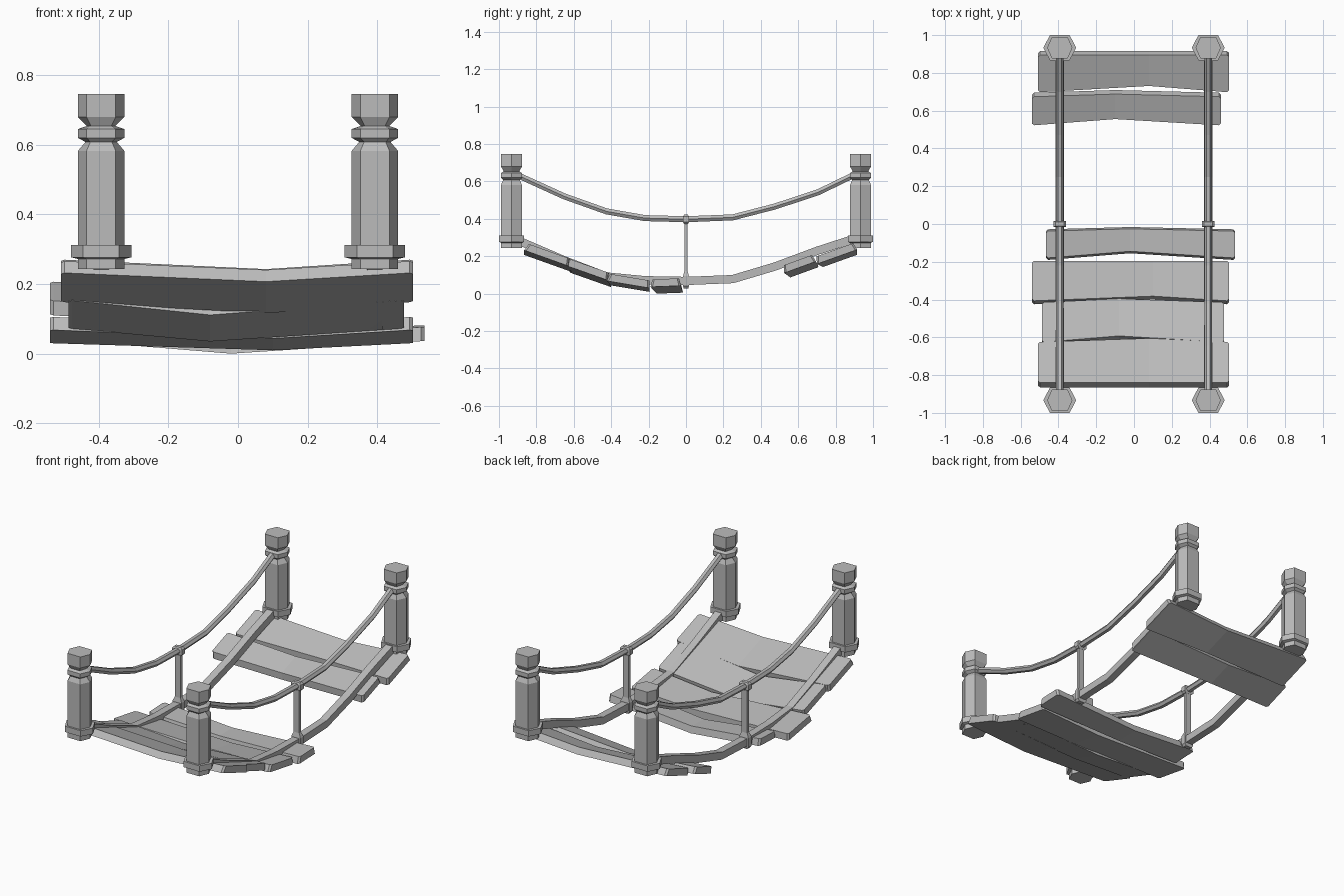
import bpy
import bmesh
from mathutils import Vector

cube = bpy.data.objects.get("Cube")
if cube:
    bpy.data.objects.remove(cube, do_unlink=True)

# One plain grey for everything
grey = bpy.data.materials.new("plain_grey")
grey.use_nodes = True
colour = (0.5, 0.5, 0.5, 1)
grey.diffuse_color = colour
grey.node_tree.nodes["Principled BSDF"].inputs["Base Color"].default_value = colour

POST_X, POST_Y = 0.393, 0.933


def loft(name, rings):
    """Skin a list of equal-length point rings and cap both ends."""
    bm = bmesh.new()
    loops = [[bm.verts.new(p) for p in ring] for ring in rings]
    n = len(loops[0])
    for a, b in zip(loops, loops[1:]):
        for i in range(n):
            j = (i + 1) % n
            bm.faces.new((a[i], a[j], b[j], b[i]))
    bm.faces.new(loops[0])
    bm.faces.new(loops[-1])
    bmesh.ops.recalc_face_normals(bm, faces=bm.faces)
    mesh = bpy.data.meshes.new(name)
    bm.to_mesh(mesh)
    bm.free()
    mesh.materials.append(grey)
    obj = bpy.data.objects.new(name, mesh)
    bpy.context.collection.objects.link(obj)
    return obj


def hexagon(x, y, z, r, flat, depth):
    pts = [(r, 0), (flat, depth), (-flat, depth), (-r, 0), (-flat, -depth), (flat, -depth)]
    return [(x + a, y + b, z) for a, b in pts]


def post(name, x, y):
    # (height, outward offset from the shaft)
    profile = [(0.243, 0), (0.272, 0), (0.277, 0.02), (0.312, 0.02), (0.312, 0),
               (0.582, 0), (0.608, -0.022), (0.62, 0), (0.645, 0),
               (0.654, -0.026), (0.68, 0), (0.746, 0)]
    loft(name, [hexagon(x, y, z, 0.067 + o, 0.042 + o * 0.5, 0.056 + o * 0.55)
                for z, o in profile])


def sweep(name, x, path, section):
    """Sweep a section (across, up) along a path of (y, z) points."""
    pts = [Vector((x, y, z)) for y, z in path]
    rings = []
    for i, p in enumerate(pts):
        along = (pts[min(i + 1, len(pts) - 1)] - pts[max(i - 1, 0)]).normalized()
        up = Vector((1, 0, 0)).cross(along)
        rings.append([p + Vector((a, 0, 0)) + up * b for a, b in section])
    loft(name, rings)


def box_ring(x, z, rx, ry):
    return [(x + a * rx, b * ry, z) for a, b in ((1, 1), (-1, 1), (-1, -1), (1, -1))]


# Sagging rope paths, as (y, z)
stations = [-0.925, -0.65, -0.425, -0.22, 0, 0.25, 0.475, 0.706, 0.925]
rail_z = [0.645, 0.52, 0.44, 0.404, 0.398, 0.408, 0.466, 0.542, 0.648]
deck_z = [0.296, 0.178, 0.092, 0.072, 0.068, 0.078, 0.145, 0.231, 0.302]
rail_section = [(0.02, 0), (0.01, 0.016), (-0.01, 0.016),
                (-0.02, 0), (-0.01, -0.016), (0.01, -0.016)]
deck_section = [(0.022, 0.022), (-0.022, 0.022), (-0.022, -0.022), (0.022, -0.022)]

for side, sx in (("left", 1), ("right", -1)):
    x = sx * POST_X
    for end, sy in (("front", -1), ("back", 1)):
        post(f"{end}_{side}_post", x, sy * POST_Y)
    sweep(f"{side}_hand_rope", x, list(zip(stations, rail_z)), rail_section)
    sweep(f"{side}_deck_rope", x, list(zip(stations, deck_z)), deck_section)
    # Hanger with a knot at each end
    loft(f"{side}_hanger", [box_ring(x, z, 0.018, 0.009) for z in (0.06, 0.4)])
    loft(f"{side}_top_knot", [box_ring(x, z, rx, ry) for z, rx, ry in
                              ((0.372, 0.022, 0.01), (0.382, 0.032, 0.015),
                               (0.412, 0.032, 0.015), (0.422, 0.022, 0.01))])
    loft(f"{side}_bottom_knot", [box_ring(x, z, rx, ry) for z, rx, ry in
                                 ((0.027, 0.02, 0.012), (0.04, 0.03, 0.015),
                                  (0.095, 0.03, 0.015), (0.12, 0.018, 0.009))])


def plank(name, front, back, x_left, x_right, x_mid, notch, sag, bulge=0.0):
    """Sagging board between two (y, z) lower edges, chamfered on the upper edges."""
    a, b = Vector((0, *front)), Vector((0, *back))
    along = (b - a).normalized()
    up = Vector((1, 0, 0)).cross(along) * 0.04
    rings = []
    inset = 0.01
    for x, m, e in ((x_left, 0, inset), (x_left + inset, 0, 0), (x_mid, 1, 0),
                    (x_right - inset, 0, 0), (x_right, 0, inset)):
        shift = Vector((x, 0, -sag * m))
        f = a + along * (notch * m + e) + shift
        r = b + along * (bulge * m - e) + shift
        rings.append([f, r, r + up - along * 0.008, f + up + along * 0.012])
    loft(name, rings)


# Deck boards, front to back, with a gap where boards are missing
plank("plank_1", (-0.865, 0.232), (-0.63, 0.148), -0.508, 0.503, 0.08, 0, 0.025, 0.02)
plank("plank_2", (-0.65, 0.153), (-0.42, 0.072), -0.487, 0.477, -0.08, 0.035, 0.03, 0.02)
plank("plank_3", (-0.425, 0.068), (-0.195, 0.03), -0.54, 0.503, 0.1, 0.025, 0.02)
plank("plank_4", (-0.19, 0.036), (-0.028, 0.042), -0.465, 0.535, -0.02, 0.035, 0.037, 0.012)
plank("plank_5", (0.525, 0.11), (0.695, 0.172), -0.54, 0.46, -0.1, 0.035, 0.035, 0.015)
plank("plank_6", (0.70, 0.158), (0.915, 0.235), -0.508, 0.503, 0.08, 0.035, 0.027)
